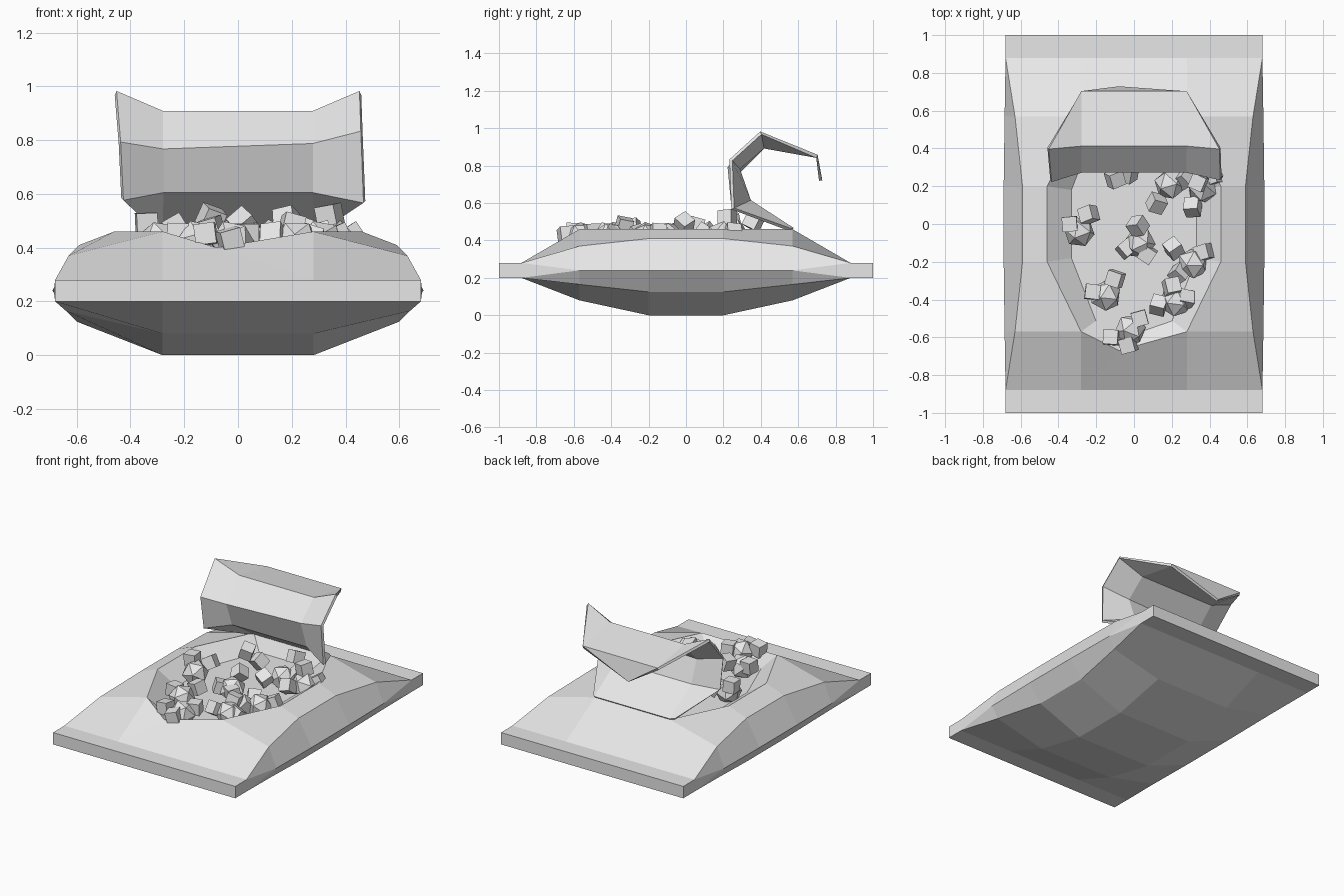
import bpy, bmesh, random
from mathutils import Matrix, Euler, Vector

random.seed(4)
if "Cube" in bpy.data.objects:
    bpy.data.objects.remove(bpy.data.objects["Cube"])

grey = bpy.data.materials.new("light grey")
grey.use_nodes = True
grey.diffuse_color = (0.8, 0.8, 0.8, 1)
grey.node_tree.nodes["Principled BSDF"].inputs["Base Color"].default_value = (0.8, 0.8, 0.8, 1)


def finish(bm, name, recalc=True):
    if recalc:
        bmesh.ops.recalc_face_normals(bm, faces=bm.faces)
    mesh = bpy.data.meshes.new(name)
    bm.to_mesh(mesh)
    bm.free()
    mesh.materials.append(grey)
    obj = bpy.data.objects.new(name, mesh)
    bpy.context.collection.objects.link(obj)
    return obj


def mirrored_row(bm, half, y):
    """Row of points across the bag, from the outer right to the outer left."""
    pts = [(-x, y, z) for x, z in half] + [(x, y, z) for x, z in reversed(half)]
    return [bm.verts.new(p) for p in pts]


def strip(bm, a, b, skip=()):
    for i in range(len(a) - 1):
        if i not in skip:
            bm.faces.new((a[i], a[i + 1], b[i + 1], b[i]))


# Bag: upper and lower skins lofted over lengthwise stations
ends, hip, middle = 0.88, 0.57, 0.2
top_half = {
    1.0: [(0.68, 0.28), (0.68, 0.28), (0.28, 0.28)],
    ends: [(0.68, 0.28), (0.68, 0.28), (0.28, 0.28)],
    hip: [(0.685, 0.24), (0.63, 0.37), (0.28, 0.46)],
    middle: [(0.69, 0.24), (0.59, 0.41), (0.46, 0.46)],
}
low_half = {
    1.0: [(0.68, 0.2), (0.68, 0.2), (0.28, 0.2)],
    ends: [(0.68, 0.2), (0.68, 0.2), (0.28, 0.2)],
    hip: [(0.685, 0.24), (0.64, 0.165), (0.28, 0.08)],
    middle: [(0.69, 0.24), (0.6, 0.125), (0.28, 0.0)],
}
stations = [-1.0, -ends, -hip, -middle, middle, hip, ends, 1.0]
bm = bmesh.new()
tops = [mirrored_row(bm, top_half[abs(y)], y) for y in stations]
lows = [mirrored_row(bm, low_half[abs(y)], y) for y in stations]
tip = bm.verts.new((-0.08, -0.67, 0.4))
for i in range(len(stations) - 1):
    strip(bm, tops[i], tops[i + 1], skip=(2,) if 1 <= i <= 4 else ())
    strip(bm, lows[i], lows[i + 1])
    for side in (0, -1):
        bm.faces.new((tops[i][side], tops[i + 1][side], lows[i + 1][side], lows[i][side]))
for row in (0, -1):
    strip(bm, tops[row], lows[row])
# Front of the torn opening
a, b = tops[1][2:4], tops[2][2:4]
for tri in ((a[0], tip, b[0]), (a[0], a[1], tip), (a[1], b[1], tip)):
    bm.faces.new(tri)

# Sunken inner sheet joined to the opening rim
rim = [tops[i][2] for i in (5, 4, 3, 2)] + [tip] + [tops[i][3] for i in (2, 3, 4, 5)]
floor = []
for v in rim:
    deep = 0.37 if v is not tip else 0.385
    floor.append(bm.verts.new((v.co.x * 0.72, v.co.y * 0.9, deep)))
for i in range(len(rim)):
    j = (i + 1) % len(rim)
    bm.faces.new((rim[i], rim[j], floor[j], floor[i]))
bm.faces.new(floor)
bmesh.ops.remove_doubles(bm, verts=bm.verts, dist=0.0005)
bmesh.ops.dissolve_degenerate(bm, edges=bm.edges, dist=0.0005)
finish(bm, "bag")

# Peeled flap curling up and back from the rear of the opening
flap_rows = [
    [(-0.3, 0.55, 0.46), (-0.28, 0.57, 0.46), (0.28, 0.57, 0.46), (0.3, 0.55, 0.46)],
    [(-0.43, 0.25, 0.58), (-0.28, 0.34, 0.61), (0.28, 0.34, 0.61), (0.47, 0.25, 0.57)],
    [(-0.44, 0.23, 0.79), (-0.28, 0.28, 0.765), (0.28, 0.28, 0.785), (0.46, 0.24, 0.83)],
    [(-0.455, 0.4, 0.975), (-0.28, 0.415, 0.9), (0.28, 0.415, 0.9), (0.455, 0.4, 0.975)],
]
bm = bmesh.new()
rows = [[bm.verts.new(p) for p in row] for row in flap_rows]
for lower, upper in zip(rows, rows[1:]):
    strip(bm, lower, upper)
left, right = (bm.verts.new((x, 0.7, 0.85)) for x in (-0.28, 0.28))
point = bm.verts.new((-0.08, 0.72, 0.72))
ridge = rows[-1]
for face in ((ridge[0], ridge[1], left), (ridge[1], ridge[2], right, left),
             (ridge[2], ridge[3], right), (left, right, point)):
    bm.faces.new(face)
flap = finish(bm, "peeled_flap")
thick = flap.modifiers.new("thickness", "SOLIDIFY")
thick.thickness = 0.018
thick.offset = 0

# Loose contents: faceted nuggets with small cubes around them
nuggets = [(-0.29, -0.04), (0.03, -0.1), (-0.15, -0.38), (-0.02, -0.56),
           (0.22, -0.41), (0.31, -0.21), (0.19, 0.21), (0.36, 0.19)]
cubes = [(-0.24, 0.05, 0.47), (-0.34, 0.0, 0.49), (-0.1, -0.29, 0.47), (-0.22, -0.36, 0.45),
         (-0.12, -0.6, 0.45), (0.03, -0.5, 0.45), (-0.03, -0.64, 0.43), (0.02, -0.01, 0.49),
         (-0.04, -0.13, 0.43), (0.07, -0.16, 0.43), (0.13, -0.43, 0.44), (0.2, -0.33, 0.48),
         (0.27, -0.4, 0.43), (0.37, -0.15, 0.44), (0.21, -0.13, 0.43), (0.24, -0.26, 0.43),
         (0.34, 0.22, 0.52), (0.12, 0.11, 0.44), (0.31, 0.09, 0.44), (0.27, 0.24, 0.45),
         (-0.1, 0.24, 0.51), (-0.03, 0.27, 0.45), (0.18, 0.36, 0.5), (0.42, 0.25, 0.44)]


def tumble(x, y, z):
    spin = Euler([random.uniform(0, 3) for _ in range(3)]).to_matrix().to_4x4()
    return Matrix.Translation(Vector((x, y, z))) @ spin


bm = bmesh.new()
for x, y in nuggets:
    bmesh.ops.create_icosphere(bm, subdivisions=1, radius=0.085, matrix=tumble(x, y, 0.42))
finish(bm, "nuggets", recalc=False)
bm = bmesh.new()
for spot in cubes:
    bmesh.ops.create_cube(bm, size=0.078, matrix=tumble(*spot))
finish(bm, "small_cubes", recalc=False)
